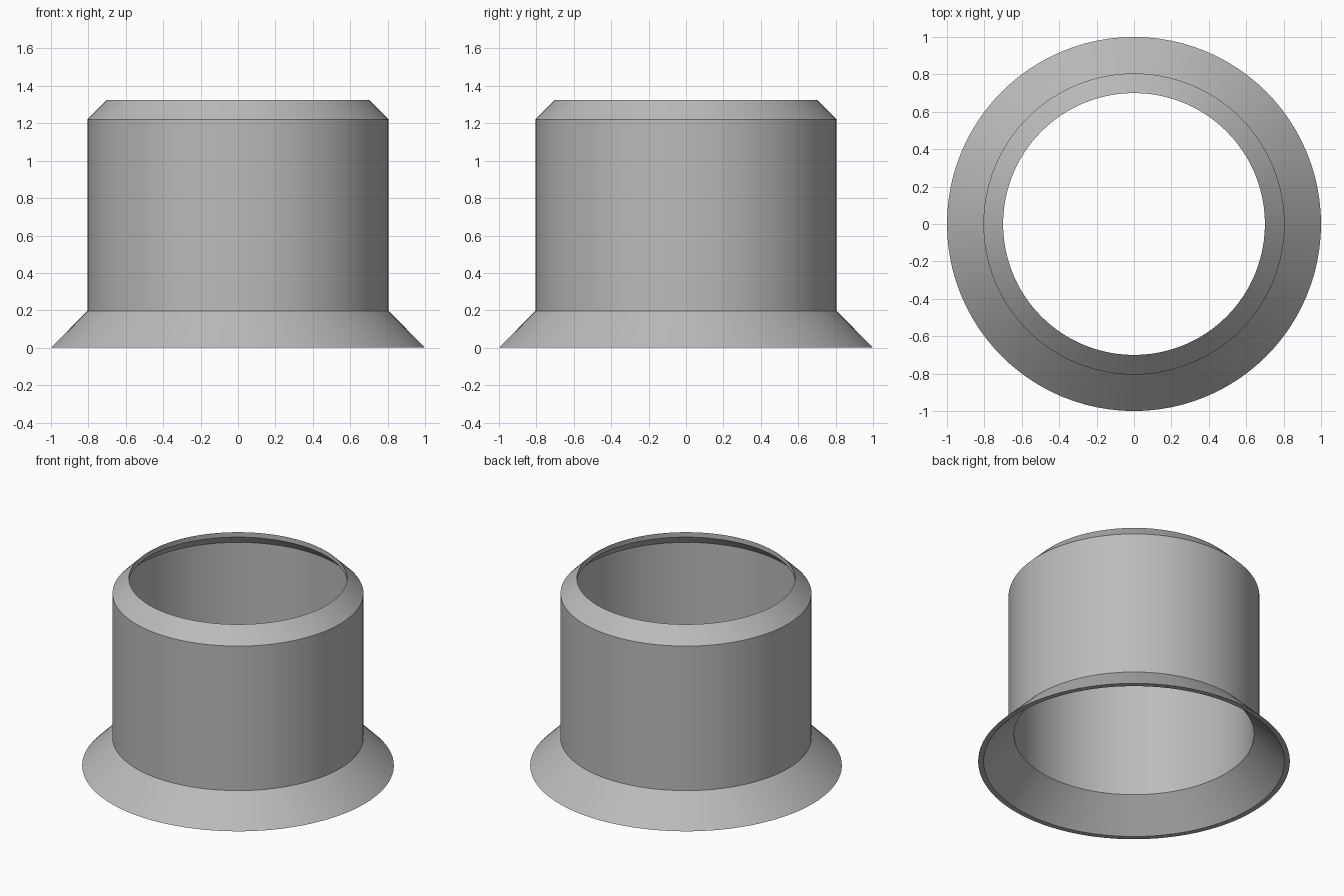
import bpy
import bmesh
import math

cube = bpy.data.objects.get("Cube")
if cube:
    bpy.data.objects.remove(cube, do_unlink=True)

SEGMENTS = 96
WALL = 0.035

# Plain grey material
grey = bpy.data.materials.new("plain_grey")
grey.use_nodes = True
colour = (0.5, 0.5, 0.5, 1)
grey.diffuse_color = colour
grey.node_tree.nodes["Principled BSDF"].inputs["Base Color"].default_value = colour

# Wall section (radius, height): flared foot, straight sleeve, chamfered lip
outer = [(1.0, 0), (0.805, 0.197), (0.805, 1.22), (0.70, 1.325)]
inner = [(0.70, 1.325 - WALL), (0.805 - WALL, 1.22),
         (0.805 - WALL, 0.197), (1.0 - WALL, 0)]
profile = outer + inner

# Revolve the closed section around z
bm = bmesh.new()
rings = []
for radius, height in profile:
    ring = bmesh.ops.create_circle(bm, segments=SEGMENTS, radius=radius)["verts"]
    for v in ring:
        v.co.z = height
    rings.append(ring)
for edge in list(bm.edges):
    bm.edges.remove(edge)
for a, b in zip(rings, rings[1:] + rings[:1]):
    for i in range(SEGMENTS):
        j = (i + 1) % SEGMENTS
        bm.faces.new((a[i], a[j], b[j], b[i]))
bmesh.ops.recalc_face_normals(bm, faces=bm.faces)

mesh = bpy.data.meshes.new("flanged_sleeve")
bm.to_mesh(mesh)
bm.free()
mesh.materials.append(grey)
sleeve = bpy.data.objects.new("flanged_sleeve", mesh)
bpy.context.collection.objects.link(sleeve)

# Smooth round walls with crisp rims
bpy.ops.object.select_all(action="DESELECT")
sleeve.select_set(True)
bpy.context.view_layer.objects.active = sleeve
bpy.ops.object.shade_smooth_by_angle(angle=math.radians(30))
